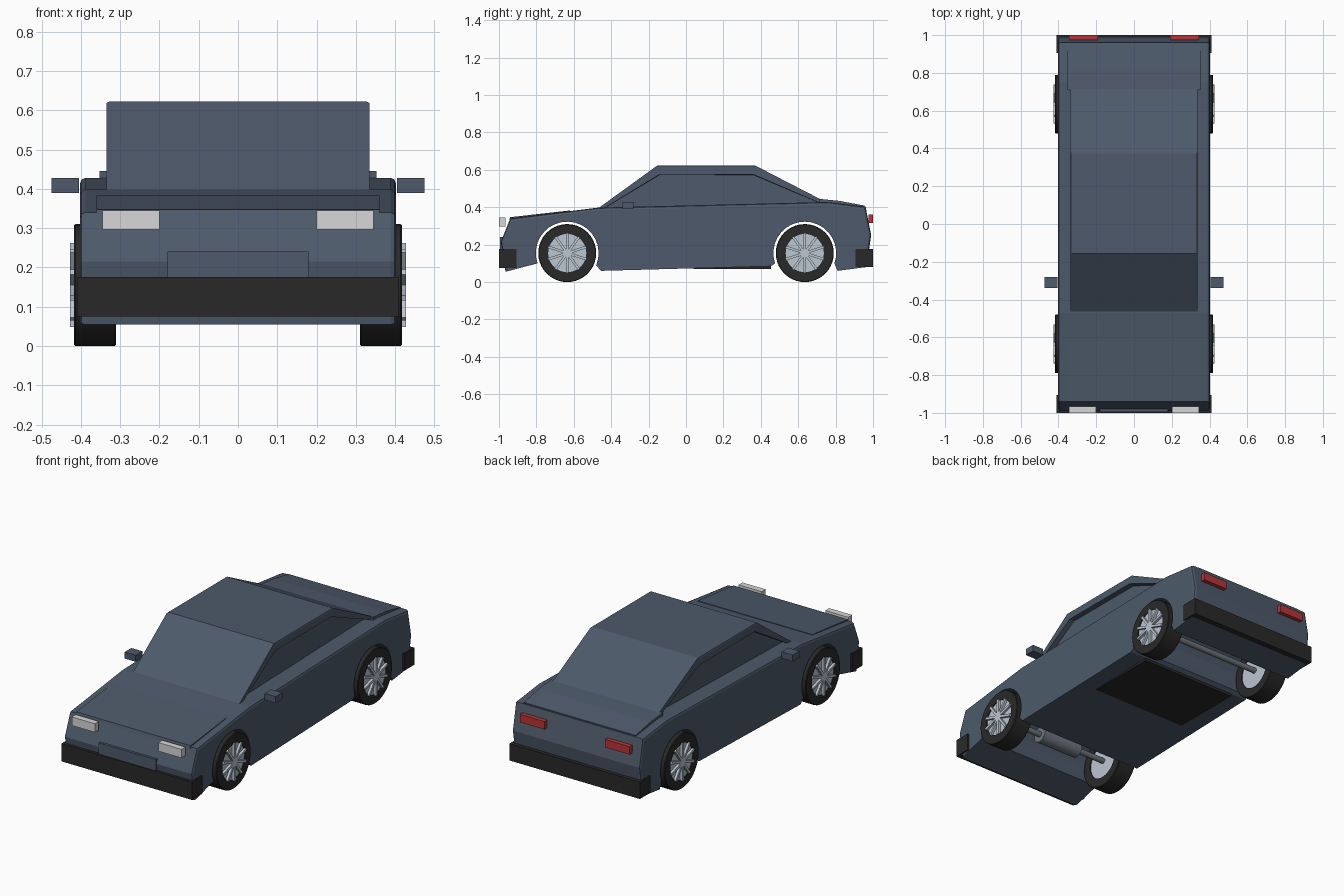
import bpy, bmesh, math
from mathutils import Matrix, Vector

if "Cube" in bpy.data.objects:
    bpy.data.objects.remove(bpy.data.objects["Cube"])


def material(name, rgb):
    m = bpy.data.materials.new(name)
    m.diffuse_color = (*rgb, 1)
    m.use_nodes = True
    m.node_tree.nodes["Principled BSDF"].inputs["Base Color"].default_value = m.diffuse_color
    return m


PAINT = material("slate_blue_paint", (0.075, 0.102, 0.145))
BLACK = material("black_rubber", (0.022, 0.022, 0.022))
SILVER = material("pale_alloy", (0.50, 0.57, 0.65))
STEEL = material("grey_steel", (0.16, 0.18, 0.21))
LAMP = material("headlight_white", (0.68, 0.68, 0.68))
RED = material("tail_red", (0.48, 0.035, 0.04))


def finish(bm, name, mat, smooth=False):
    bmesh.ops.recalc_face_normals(bm, faces=bm.faces)
    me = bpy.data.meshes.new(name)
    bm.to_mesh(me)
    bm.free()
    me.materials.append(mat)
    ob = bpy.data.objects.new(name, me)
    bpy.context.collection.objects.link(ob)
    if smooth:
        bpy.ops.object.select_all(action='DESELECT')
        ob.select_set(True)
        bpy.context.view_layer.objects.active = ob
        bpy.ops.object.shade_smooth_by_angle(angle=math.radians(35))
    return ob


def box(name, mat, x, y, z):
    bm = bmesh.new()
    bmesh.ops.create_cube(bm, size=1)
    for v in bm.verts:
        v.co = Vector([(a + b) / 2 + c * (b - a) for (a, b), c in zip((x, y, z), v.co)])
    return finish(bm, name, mat)


def extruded(points, half):
    """Side profile (y, z) extruded across the car from -half to +half."""
    bm = bmesh.new()
    f = bm.faces.new([bm.verts.new((-half, y, z)) for y, z in points])
    r = bmesh.ops.extrude_face_region(bm, geom=[f])
    for v in r["geom"]:
        if isinstance(v, bmesh.types.BMVert):
            v.co.x = half
    bmesh.ops.recalc_face_normals(bm, faces=bm.faces)
    return bm


def lathe(name, mat, profile, center, segments=40):
    """Closed (x, radius) profile revolved around the x axis."""
    bm = bmesh.new()
    rings = []
    for i in range(segments):
        a = 2 * math.pi * i / segments
        rings.append([bm.verts.new((center[0] + x, center[1] + r * math.cos(a),
                                    center[2] + r * math.sin(a))) for x, r in profile])
    n = len(profile)
    for i in range(segments):
        p, q = rings[i], rings[(i + 1) % segments]
        for j in range(n):
            k = (j + 1) % n
            bm.faces.new((p[j], q[j], q[k], p[k]))
    return finish(bm, name, mat, True)


def rod(name, mat, x0, x1, y, z, r, segments=24):
    bm = bmesh.new()
    bmesh.ops.create_cone(bm, cap_ends=True, segments=segments, radius1=r, radius2=r,
                          depth=x1 - x0,
                          matrix=Matrix.Translation(((x0 + x1) / 2, y, z))
                          @ Matrix.Rotation(math.pi / 2, 4, 'Y'))
    return finish(bm, name, mat, True)


WHEEL_Y, WHEEL_Z = 0.635, 0.155


def arch(cy, z_front, z_back, r=0.168, n=18):
    """Wheel opening points running from back to front over the wheel."""
    a0 = math.asin((z_back - WHEEL_Z) / r)
    a1 = math.pi - math.asin((z_front - WHEEL_Z) / r)
    return [(cy + r * math.cos(a0 + (a1 - a0) * i / n),
             WHEEL_Z + r * math.sin(a0 + (a1 - a0) * i / n)) for i in range(n + 1)]


# Lower body with both wheel openings and softened shoulders
outline = [(-0.965, 0.055), (-0.99, 0.215), (-0.94, 0.34), (-0.47, 0.398),
           (0.75, 0.428), (0.96, 0.403), (0.99, 0.25), (0.965, 0.08), (0.81, 0.06)]
outline += arch(WHEEL_Y, 0.10, 0.10)
outline += [(0.455, 0.085), (-0.455, 0.06)]
outline += arch(-WHEEL_Y, 0.10, 0.09)
bm = extruded(outline, 0.402)
rim_edges = [e for e in bm.edges if abs(e.verts[0].co.x - e.verts[1].co.x) < 1e-5
             and (min(v.co.z for v in e.verts) > 0.33
                  or min(abs(v.co.y) for v in e.verts) > 0.93)]
bmesh.ops.bevel(bm, geom=rim_edges, offset=0.014, segments=2, profile=0.5,
                affect='EDGES', clamp_overlap=True)
finish(bm, "lower_body", PAINT)

# Cabin with recessed side windows
bm = extruded([(-0.517, 0.36), (-0.155, 0.622), (0.372, 0.622), (0.86, 0.37)], 0.335)
sides = [f for f in bm.faces if abs(f.normal.x) > 0.9]
bmesh.ops.inset_individual(bm, faces=sides, thickness=0.048, depth=0)
bmesh.ops.inset_individual(bm, faces=sides, thickness=0.002, depth=-0.03)
roof = [e for e in bm.edges if all(abs(v.co.x) > 0.334 and v.co.z > 0.615 for v in e.verts)
        and abs(e.verts[0].co.x - e.verts[1].co.x) < 1e-5]
bmesh.ops.bevel(bm, geom=roof, offset=0.008, segments=2, profile=0.5, affect='EDGES')
finish(bm, "cabin", PAINT)

# Raised bonnet and boot lids
finish(extruded([(-0.945, 0.33), (-0.94, 0.347), (-0.62, 0.383), (-0.62, 0.36)], 0.36),
       "bonnet_lid", PAINT)
finish(extruded([(0.71, 0.41), (0.71, 0.445), (0.82, 0.434), (0.955, 0.409), (0.955, 0.39)],
                0.352), "boot_lid", PAINT)

# Nose panel, bumpers and underbody plate
box("nose_panel", PAINT, (-0.18, 0.18), (-0.994, -0.95), (0.16, 0.24))
box("front_bumper", BLACK, (-0.41, 0.41), (-1.0, -0.905), (0.075, 0.176))
box("rear_bumper", BLACK, (-0.41, 0.41), (0.905, 1.0), (0.08, 0.176))
box("underbody_plate", BLACK, (-0.3, 0.3), (0.04, 0.455), (0.070, 0.09))

# Axles and front drive unit
for label, y in (("front", -WHEEL_Y), ("rear", WHEEL_Y)):
    rod(label + "_axle", STEEL, -0.34, 0.34, y, WHEEL_Z, 0.016)
rod("drive_unit", STEEL, -0.13, 0.13, -WHEEL_Y, WHEEL_Z, 0.045)

# Paired parts on each side
for side, s in (("left", -1), ("right", 1)):
    def span(a, b):
        return tuple(sorted((s * a, s * b)))
    box(side + "_headlight", LAMP, span(0.2, 0.345), (-1.0, -0.965), (0.296, 0.345))
    box(side + "_taillight", RED, span(0.19, 0.345), (0.975, 1.0), (0.315, 0.36))
    box(side + "_mirror", PAINT, span(0.405, 0.475), (-0.34, -0.28), (0.39, 0.427))
    for label, y in (("front", -WHEEL_Y), ("rear", WHEEL_Y)):
        name = side + "_" + label
        c = (0, y, WHEEL_Z)
        lathe(name + "_tyre", BLACK,
              [(s * x, r) for x, r in ((0.31, 0.102), (0.31, 0.152), (0.314, 0.155),
                                       (0.414, 0.155), (0.418, 0.152), (0.418, 0.102))], c)
        rod(name + "_rim", SILVER, *span(0.315, 0.413), y, WHEEL_Z, 0.104, 40)
        rod(name + "_hub", SILVER, *span(0.41, 0.427), y, WHEEL_Z, 0.022, 16)
        # Raised radial spokes
        bm = bmesh.new()
        for i in range(10):
            bmesh.ops.create_cube(bm, size=1, matrix=Matrix.Translation((s * 0.418, y, WHEEL_Z))
                                  @ Matrix.Rotation(2 * math.pi * i / 10, 4, 'X')
                                  @ Matrix.Translation((0, 0, 0.06))
                                  @ Matrix.Diagonal((0.018, 0.014, 0.094, 1)))
        finish(bm, name + "_spokes", SILVER)
